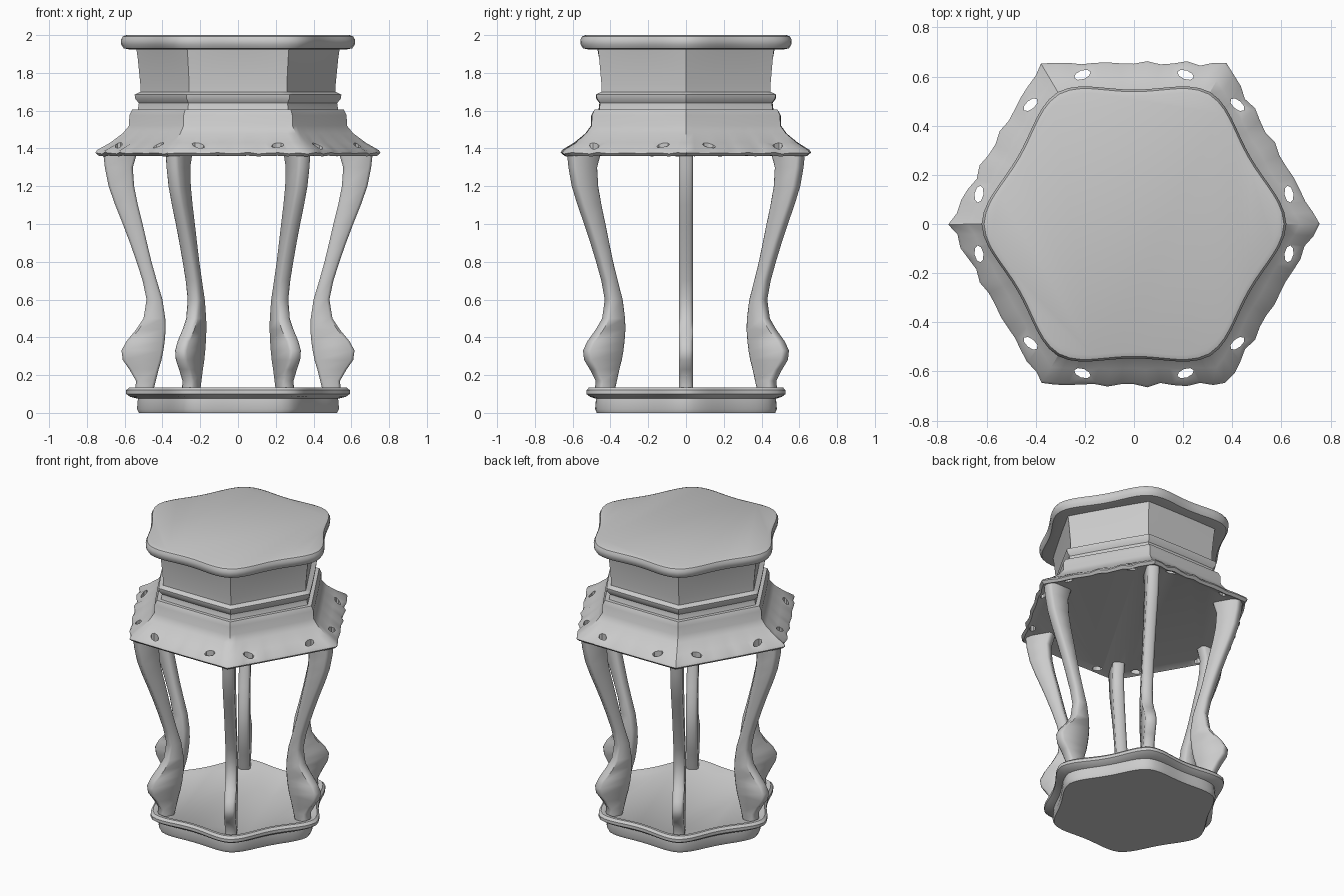
import bpy, bmesh, math
from mathutils import Matrix, Vector

if "Cube" in bpy.data.objects:
    bpy.data.objects.remove(bpy.data.objects["Cube"])

N = 14  # points per hexagon side


def hex_ring(z, R, mid=0.0, lobe=0.0, ragged=0.0):
    """Hexagon ring with corners on the x axis; mid bows the sides, lobe rounds the corners."""
    pts = []
    for s in range(6):
        a0, a1 = math.radians(60 * s), math.radians(60 * s + 60)
        p = Vector((math.cos(a0), math.sin(a0), 0)) * R
        q = Vector((math.cos(a1), math.sin(a1), 0)) * R
        n = (p + q).normalized()
        for i in range(N):
            t = 2 * i / N - 1
            off = (mid + lobe * t * t) * (1 - t * t)
            wob = ragged * (math.sin(i * 2.1 + s) + 0.6 * math.cos(i * 3.7 + 2 * s))
            v = p.lerp(q, i / N) + n * (off + wob)
            pts.append((v.x, v.y, z + wob * 0.5))
    return pts


def finish(name, bm, angle=35):
    bmesh.ops.recalc_face_normals(bm, faces=bm.faces[:])
    me = bpy.data.meshes.new(name)
    bm.to_mesh(me)
    bm.free()
    ob = bpy.data.objects.new(name, me)
    bpy.context.collection.objects.link(ob)
    bpy.ops.object.select_all(action='DESELECT')
    ob.select_set(True)
    bpy.context.view_layer.objects.active = ob
    if angle:
        bpy.ops.object.shade_smooth_by_angle(angle=math.radians(angle))
    return ob


def loft(name, rows):
    bm = bmesh.new()
    rings = [[bm.verts.new(c) for c in hex_ring(*r)] for r in rows]
    for a, b in zip(rings, rings[1:]):
        for i in range(len(a)):
            j = (i + 1) % len(a)
            bm.faces.new((a[i], a[j], b[j], b[i]))
    bm.faces.new(rings[0][::-1])
    bm.faces.new(rings[-1])
    return finish(name, bm)


# Base plinth with raised rim
loft("base", [
    (0.0, 0.525, 0.01, 0.05), (0.02, 0.535, 0.01, 0.05), (0.075, 0.53, 0.01, 0.05),
    (0.085, 0.57, -0.003, 0.06), (0.10, 0.592, -0.005, 0.07), (0.12, 0.592, -0.005, 0.07),
    (0.135, 0.575, -0.005, 0.07), (0.135, 0.555, -0.005, 0.06), (0.12, 0.53, -0.005, 0.05)])

# Flared apron with ragged lower lip
apron = loft("apron", [
    (1.375, 0.69), (1.36, 0.735, 0.004, 0, 0.003), (1.375, 0.752, 0.004, 0, 0.006),
    (1.39, 0.742, 0.004, 0, 0.005), (1.43, 0.675, 0.004, 0, 0.002), (1.48, 0.61, 0.004),
    (1.52, 0.577, 0.004), (1.575, 0.575, 0.004), (1.605, 0.56, 0.0)])

# Pierced holes beside each corner of the apron
bm = bmesh.new()
for s in range(6):
    for side in (-1, 1):
        m = (Matrix.Rotation(math.radians(60 * s + 30), 4, 'Z')
             @ Matrix.Translation((0.607, side * 0.21, 1.42))
             @ Matrix.Rotation(side * 0.35, 4, 'Z')
             @ Matrix.Diagonal((0.018, 0.035, 1, 1)))
        bmesh.ops.create_cone(bm, cap_ends=True, segments=8, radius1=1, radius2=1,
                              depth=0.2, matrix=m)
cutter = finish("hole_cutter", bm, 0)
cutter.hide_render = True
mod = apron.modifiers.new("holes", 'BOOLEAN')
mod.object = cutter
mod.operation = 'DIFFERENCE'
mod.solver = 'EXACT'
bpy.context.view_layer.objects.active = apron
bpy.ops.object.modifier_apply(modifier=mod.name)
bpy.data.objects.remove(cutter)

# Waist: moulding and recessed neck
loft("waist", [
    (1.59, 0.54, 0.004), (1.605, 0.53, 0.004), (1.64, 0.525, 0.004), (1.665, 0.545, 0.004),
    (1.685, 0.547, 0.004), (1.70, 0.517, 0.0), (1.74, 0.517, 0.0),
    (1.87, 0.53, 0.0), (1.94, 0.54, 0.004)])

# Top slab with lobed corners
loft("top", [
    (1.925, 0.58, 0.008, 0.06), (1.93, 0.605, 0.008, 0.07), (1.95, 0.618, 0.01, 0.07),
    (1.975, 0.62, 0.01, 0.07), (1.993, 0.61, 0.01, 0.07), (2.0, 0.59, 0.01, 0.065)])

# Curved legs: (z, inner radius, outer radius)
LEG = [(0.11, 0.45, 0.545), (0.17, 0.435, 0.54), (0.23, 0.42, 0.575), (0.28, 0.405, 0.61),
       (0.33, 0.395, 0.617), (0.38, 0.388, 0.59), (0.44, 0.383, 0.54), (0.50, 0.385, 0.50),
       (0.60, 0.40, 0.484), (0.70, 0.43, 0.505), (0.80, 0.458, 0.537), (0.90, 0.482, 0.572),
       (1.00, 0.505, 0.61), (1.10, 0.53, 0.65), (1.20, 0.55, 0.685), (1.30, 0.557, 0.705),
       (1.39, 0.53, 0.715)]
for k in range(6):
    bm = bmesh.new()
    rings = []
    for z, r0, r1 in LEG:
        h = 0.036 + 0.006 * max(0, z - 1.0)
        c = 0.014
        sec = [(r0 + c, -h), (r1 - c, -h), (r1, -h + c), (r1, h - c),
               (r1 - c, h), (r0 + c, h), (r0, h - c), (r0, -h + c)]
        rings.append([bm.verts.new((x, y, z)) for x, y in sec])
    for a, b in zip(rings, rings[1:]):
        for i in range(8):
            j = (i + 1) % 8
            bm.faces.new((a[i], a[j], b[j], b[i]))
    bm.faces.new(rings[0][::-1])
    bm.faces.new(rings[-1])
    bmesh.ops.rotate(bm, verts=bm.verts[:], cent=(0, 0, 0),
                     matrix=Matrix.Rotation(math.radians(60 * k), 3, 'Z'))
    finish(f"leg_{k + 1}", bm, 50)
